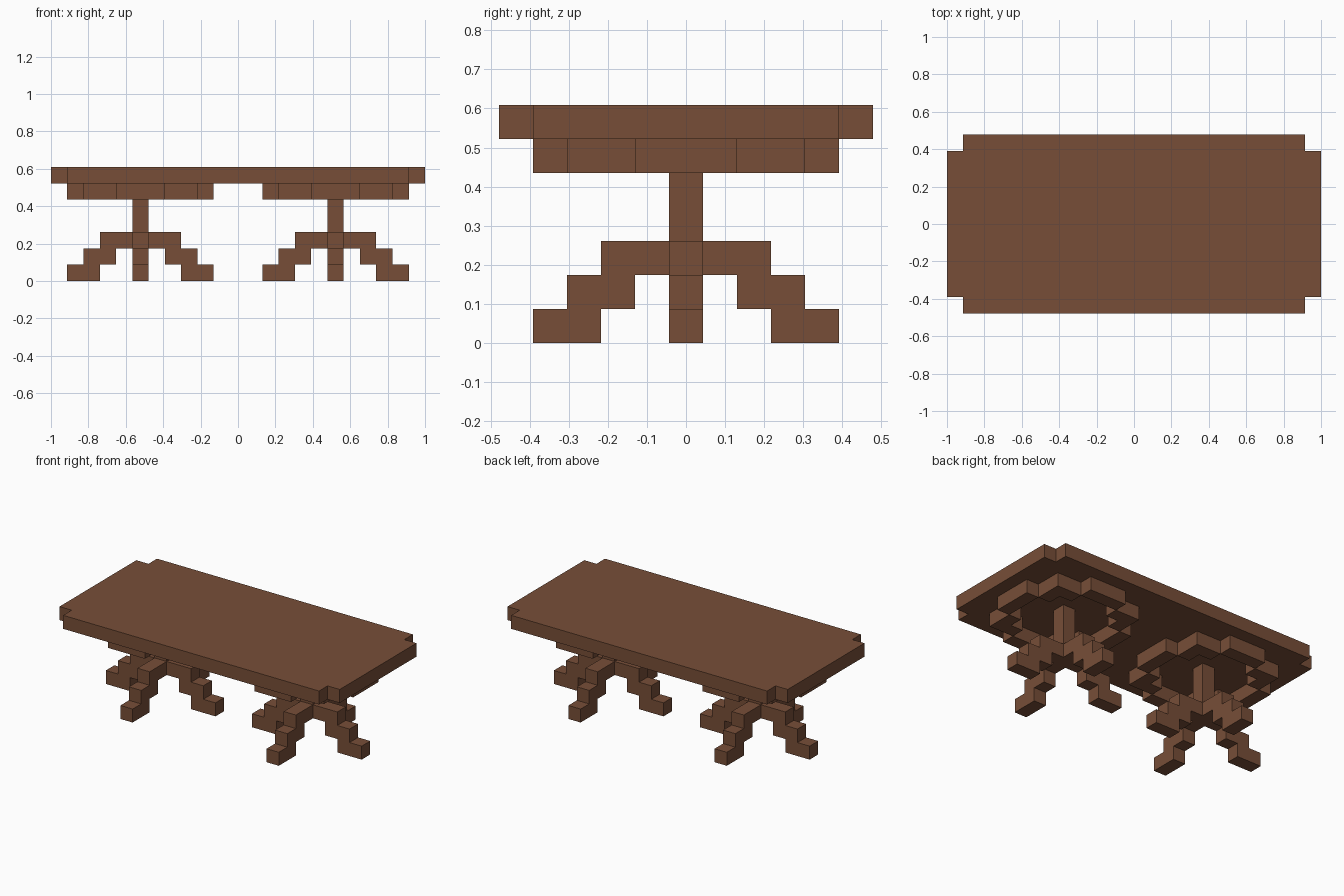
import bpy, bmesh, math
from mathutils import Matrix

cube = bpy.data.objects.get("Cube")
if cube:
    bpy.data.objects.remove(cube, do_unlink=True)

U = 2 / 23  # one block of the table, in scene units

wood = bpy.data.materials.new("brown wood")
wood.use_nodes = True
colour = (0.185, 0.076, 0.039, 1)
wood.diffuse_color = colour
bsdf = next(n for n in wood.node_tree.nodes if n.type == 'BSDF_PRINCIPLED')
bsdf.inputs["Base Color"].default_value = colour
bsdf.inputs["Roughness"].default_value = 0.8


def prism(name, outline, low, high, place=Matrix()):
    """Extrude a flat outline (in blocks) from low to high, then place it."""
    bm = bmesh.new()
    face = bm.faces.new([bm.verts.new((x, y, low)) for x, y in outline])
    out = bmesh.ops.extrude_face_region(bm, geom=[face])
    verts = [v for v in out["geom"] if isinstance(v, bmesh.types.BMVert)]
    bmesh.ops.translate(bm, verts=verts, vec=(0, 0, high - low))
    bmesh.ops.recalc_face_normals(bm, faces=bm.faces[:])
    bm.transform(Matrix.Scale(U, 4) @ place)
    mesh = bpy.data.meshes.new(name)
    bm.to_mesh(mesh)
    bm.free()
    mesh.materials.append(wood)
    obj = bpy.data.objects.new(name, mesh)
    bpy.context.collection.objects.link(obj)
    return obj


def rect(x0, x1, y0, y1):
    return [(x0, y0), (x1, y0), (x1, y1), (x0, y1)]


# Tabletop with a notched block at each corner
quarter = [(11.5, 4.5), (10.5, 4.5), (10.5, 5.5)]
top = quarter + [(-x, y) for x, y in reversed(quarter)]
top += [(-x, -y) for x, y in top]
prism("tabletop", top, 6, 7)

# Stepped leg side profile: distance from post, height
LEG = [(0.5, 2), (0.5, 3), (2.5, 3), (2.5, 2), (3.5, 2), (3.5, 1),
       (4.5, 1), (4.5, 0), (2.5, 0), (2.5, 1), (1.5, 1), (1.5, 2)]
# L-shaped corner of the support ring
CORNER = [(1.5, 3.5), (1.5, 2.5), (2.5, 2.5), (2.5, 1.5), (3.5, 1.5), (3.5, 3.5)]
UPRIGHT = Matrix.Rotation(math.pi / 2, 4, 'X')

# Two pedestals, each a post, four legs and a ring under the top
for side, cx in (("right", -6), ("left", 6)):
    centre = Matrix.Translation((cx, 0, 0))
    prism(f"{side}_post", rect(-0.5, 0.5, -0.5, 0.5), 2, 6, centre)
    for i in range(4):
        turn = centre @ Matrix.Rotation(i * math.pi / 2, 4, 'Z')
        prism(f"{side}_leg_{i + 1}", LEG, -0.5, 0.5, turn @ UPRIGHT)
        prism(f"{side}_ring_side_{i + 1}", rect(3.5, 4.5, -1.5, 1.5), 5, 6, turn)
        prism(f"{side}_ring_corner_{i + 1}", CORNER, 5, 6, turn)
